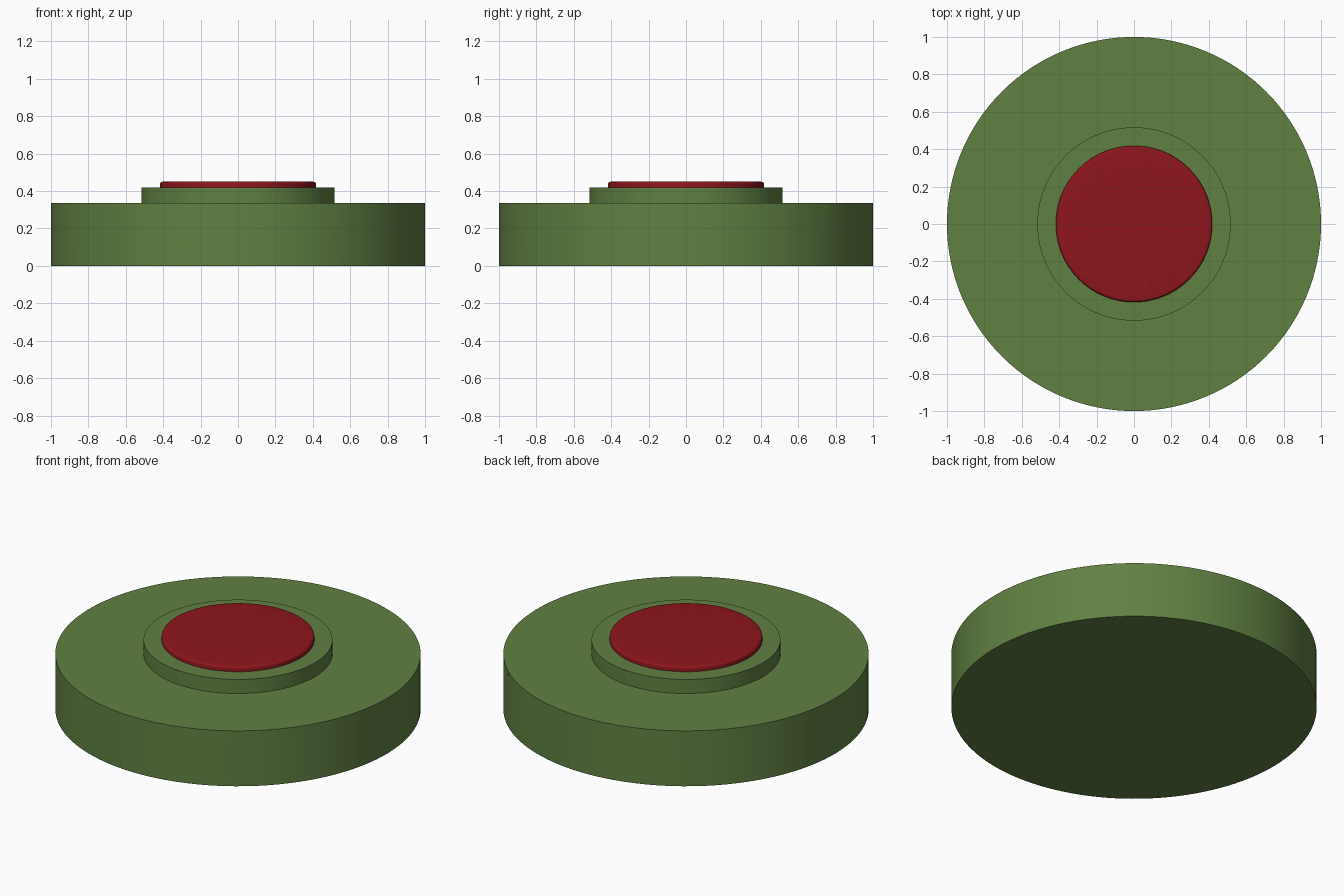
import bpy, bmesh, math, random
from mathutils import Vector

if "Cube" in bpy.data.objects:
    bpy.data.objects.remove(bpy.data.objects["Cube"])

random.seed(7)


def material(name, colour):
    m = bpy.data.materials.new(name)
    m.diffuse_color = colour
    m.use_nodes = True
    m.node_tree.nodes["Principled BSDF"].inputs["Base Color"].default_value = m.diffuse_color
    return m


def lathe(profile, segments=128):
    """Closed solid of revolution from (radius, height) points."""
    bm = bmesh.new()
    vs = [bm.verts.new((r, 0, z)) for r, z in profile]
    es = [bm.edges.new(p) for p in zip(vs, vs[1:])]
    bmesh.ops.spin(bm, geom=vs + es, cent=(0, 0, 0), axis=(0, 0, 1),
                   angle=math.tau, steps=segments, use_merge=True)
    bmesh.ops.remove_doubles(bm, verts=bm.verts[:], dist=1e-5)
    bmesh.ops.recalc_face_normals(bm, faces=bm.faces[:])
    return bm


def fracture(name, solid, seeds, mat):
    """Cut the solid into one Voronoi piece per seed point."""
    for i, s in enumerate(seeds):
        bm = solid.copy()
        for o in sorted((p for p in seeds if p is not s), key=lambda p: (p - s).length):
            geom = bm.verts[:] + bm.edges[:] + bm.faces[:]
            if not geom:
                break
            bmesh.ops.bisect_plane(bm, geom=geom, dist=1e-5, plane_co=(s + o) / 2,
                                   plane_no=(o - s).normalized(), clear_outer=True)
            rim = [e for e in bm.edges if e.is_boundary]
            if rim:
                bmesh.ops.holes_fill(bm, edges=rim, sides=0)
        if bm.faces:
            bmesh.ops.recalc_face_normals(bm, faces=bm.faces[:])
            me = bpy.data.meshes.new(f"{name}_{i + 1}")
            bm.to_mesh(me)
            me.materials.append(mat)
            ob = bpy.data.objects.new(me.name, me)
            bpy.context.collection.objects.link(ob)
        bm.free()
    solid.free()


green = material("green_shell", (0.12, 0.22, 0.055, 1))
red = material("red_button", (0.27, 0.008, 0.012, 1))

# Casing: wide disc with a raised collar
casing = lathe([(0, 0), (1, 0), (1, 0.335), (0.517, 0.335), (0.517, 0.42), (0, 0.42)])
casing_seeds = [(-.3, .85), (.22, .93), (-.7, .6), (-.87, .05), (-.45, .3), (-.5, -.25),
                (-.42, -.65), (-.08, -.72), (.32, -.55), (.25, -.95), (.68, -.65),
                (.7, -.2), (.65, .25), (.2, .5), (.97, .38), (0, 0)]
fracture("casing_piece", casing,
         [Vector((x, y, random.uniform(0.1, 0.32))) for x, y in casing_seeds], green)

# Pressure button: low disc with a rounded rim
R, B = 0.418, 0.014
rim = [(R - B + B * math.cos(a), 0.45 - B + B * math.sin(a))
       for a in (k * math.pi / 8 for k in range(5))]
button = lathe([(0, 0.40), (R, 0.40)] + rim + [(0, 0.45)])
button_seeds = []
while len(button_seeds) < 36:
    p = Vector((random.uniform(-R, R), random.uniform(-R, R), random.uniform(0.41, 0.45)))
    if p.xy.length < R * 0.95 and all((p - q).length > 0.075 for q in button_seeds):
        button_seeds.append(p)
fracture("button_piece", button, button_seeds, red)

# Smooth curved walls, keep cut edges sharp
for ob in bpy.context.collection.objects:
    ob.select_set(True)
    bpy.context.view_layer.objects.active = ob
bpy.ops.object.shade_smooth_by_angle(angle=math.radians(30))
